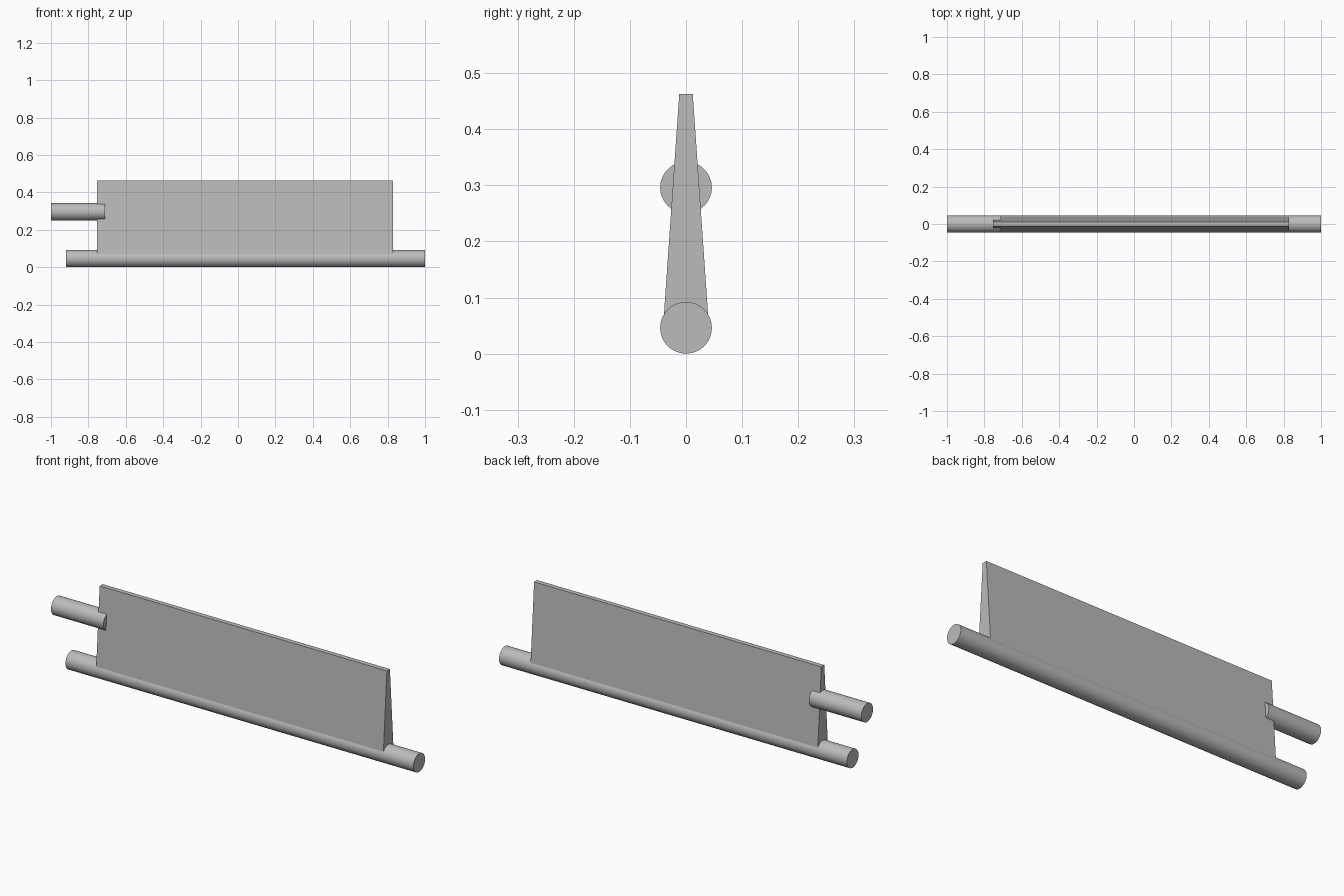
import bpy
import bmesh
from math import pi
from mathutils import Matrix

cube = bpy.data.objects.get("Cube")
if cube:
    bpy.data.objects.remove(cube, do_unlink=True)

RADIUS = 0.046

grey = bpy.data.materials.new("plain grey")
grey.use_nodes = True
colour = (0.5, 0.5, 0.5, 1)
grey.diffuse_color = colour
grey.node_tree.nodes["Principled BSDF"].inputs["Base Color"].default_value = colour


def add_object(name, bm):
    bmesh.ops.recalc_face_normals(bm, faces=bm.faces)
    mesh = bpy.data.meshes.new(name)
    bm.to_mesh(mesh)
    bm.free()
    mesh.materials.append(grey)
    obj = bpy.data.objects.new(name, mesh)
    bpy.context.collection.objects.link(obj)
    return obj


def add_rod(name, x0, x1, z):
    """Round rod along x with flat ends and a smooth side."""
    bm = bmesh.new()
    place = Matrix.Translation(((x0 + x1) / 2, 0, z)) @ Matrix.Rotation(pi / 2, 4, "Y")
    bmesh.ops.create_cone(bm, cap_ends=True, segments=64, radius1=RADIUS,
                          radius2=RADIUS, depth=x1 - x0, matrix=place)
    for face in bm.faces:
        face.smooth = len(face.verts) == 4
    for edge in bm.edges:
        edge.smooth = all(f.smooth for f in edge.link_faces)
    return add_object(name, bm)


def add_blade(name, x0, x1, profile):
    """Tapered plate: a y-z profile extruded along x."""
    bm = bmesh.new()
    face = bm.faces.new([bm.verts.new((x0, y, z)) for y, z in profile])
    new = bmesh.ops.extrude_face_region(bm, geom=[face])["geom"]
    bmesh.ops.translate(bm, vec=(x1 - x0, 0, 0),
                        verts=[v for v in new if isinstance(v, bmesh.types.BMVert)])
    return add_object(name, bm)


# Long rod along the bottom edge
add_rod("bottom_rod", -0.92, 1.0, RADIUS)

# Short handle let into the right end of the blade
add_rod("handle_rod", -1.0, -0.71, 0.296)

# Blade, thick at the bottom rod and thin at the top
add_blade("blade", -0.755, 0.83,
          [(-0.041, RADIUS), (0.041, RADIUS), (0.012, 0.463), (-0.012, 0.463)])
